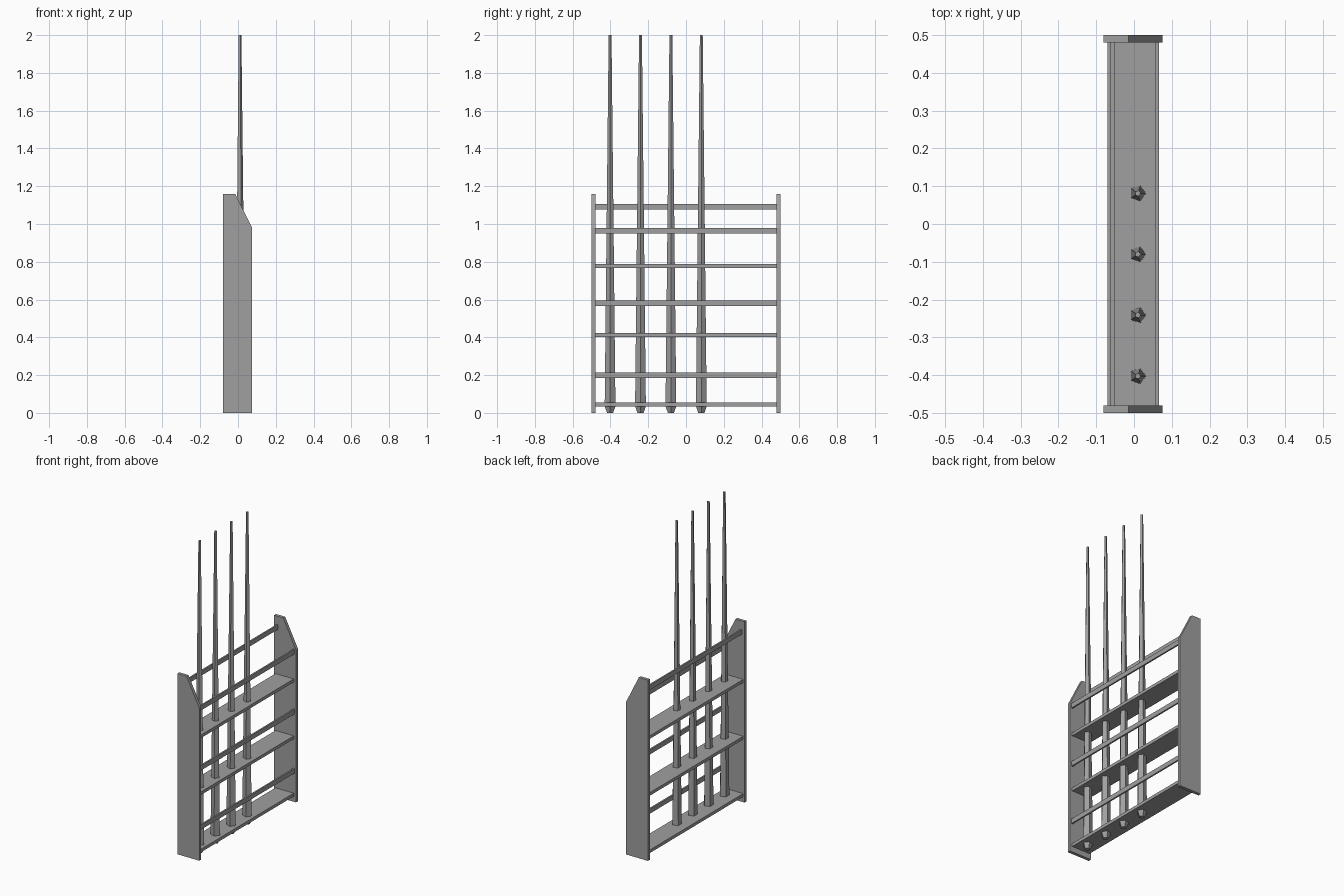
import bpy
import bmesh
from math import cos, sin, tau

cube = bpy.data.objects.get("Cube")
if cube:
    bpy.data.objects.remove(cube, do_unlink=True)

grey = bpy.data.materials.new("plain grey")
grey.use_nodes = True
colour = (0.35, 0.35, 0.35, 1)
grey.diffuse_color = colour
grey.node_tree.nodes["Principled BSDF"].inputs["Base Color"].default_value = colour


def finish(name, bm):
    bmesh.ops.recalc_face_normals(bm, faces=bm.faces)
    mesh = bpy.data.meshes.new(name)
    bm.to_mesh(mesh)
    bm.free()
    mesh.materials.append(grey)
    obj = bpy.data.objects.new(name, mesh)
    bpy.context.collection.objects.link(obj)


def loft(name, rings):
    """Skin equal-length rings of points and cap both ends."""
    bm = bmesh.new()
    loops = [[bm.verts.new(p) for p in ring] for ring in rings]
    n = len(loops[0])
    for a, b in zip(loops, loops[1:]):
        for i in range(n):
            j = (i + 1) % n
            bm.faces.new((a[i], a[j], b[j], b[i]))
    bm.faces.new(loops[0])
    bm.faces.new(loops[-1])
    finish(name, bm)


def along_y(name, profile, y0, y1):
    """Extrude an x-z profile along y."""
    loft(name, [[(x, y, z) for x, z in profile] for y in (y0, y1)])


def bar(name, x0, x1, z0, z1):
    along_y(name, [(x0, z0), (x1, z0), (x1, z1), (x0, z1)], -0.48, 0.48)


# End panels with a sloped upper corner
panel = [(-0.08, 0), (0.075, 0), (0.075, 0.98), (-0.015, 1.16), (-0.08, 1.16)]
along_y("front_panel", panel, -0.5, -0.48)
along_y("back_panel", panel, 0.48, 0.5)

# Shelves
for i, z in enumerate((0.045, 0.413, 0.778)):
    bar(f"shelf_{i + 1}", -0.07, 0.06, z - 0.01, z + 0.01)

# Retaining rails
for i, z in enumerate((0.2, 0.58, 0.965)):
    bar(f"side_rail_{i + 1}", 0.056, 0.066, z - 0.015, z + 0.015)
bar("top_rail", -0.062, -0.052, 1.076, 1.106)

# Tapered five-sided poles with a chamfered foot
for i in range(4):
    y = -0.402 + 0.161 * i
    rings = []
    for z, r in ((0, 0.017), (0.035, 0.03), (2, 0.008)):
        rings.append([(0.01 + r * cos(tau * k / 5), y + r * sin(tau * k / 5), z)
                      for k in range(5)])
    loft(f"pole_{i + 1}", rings)
